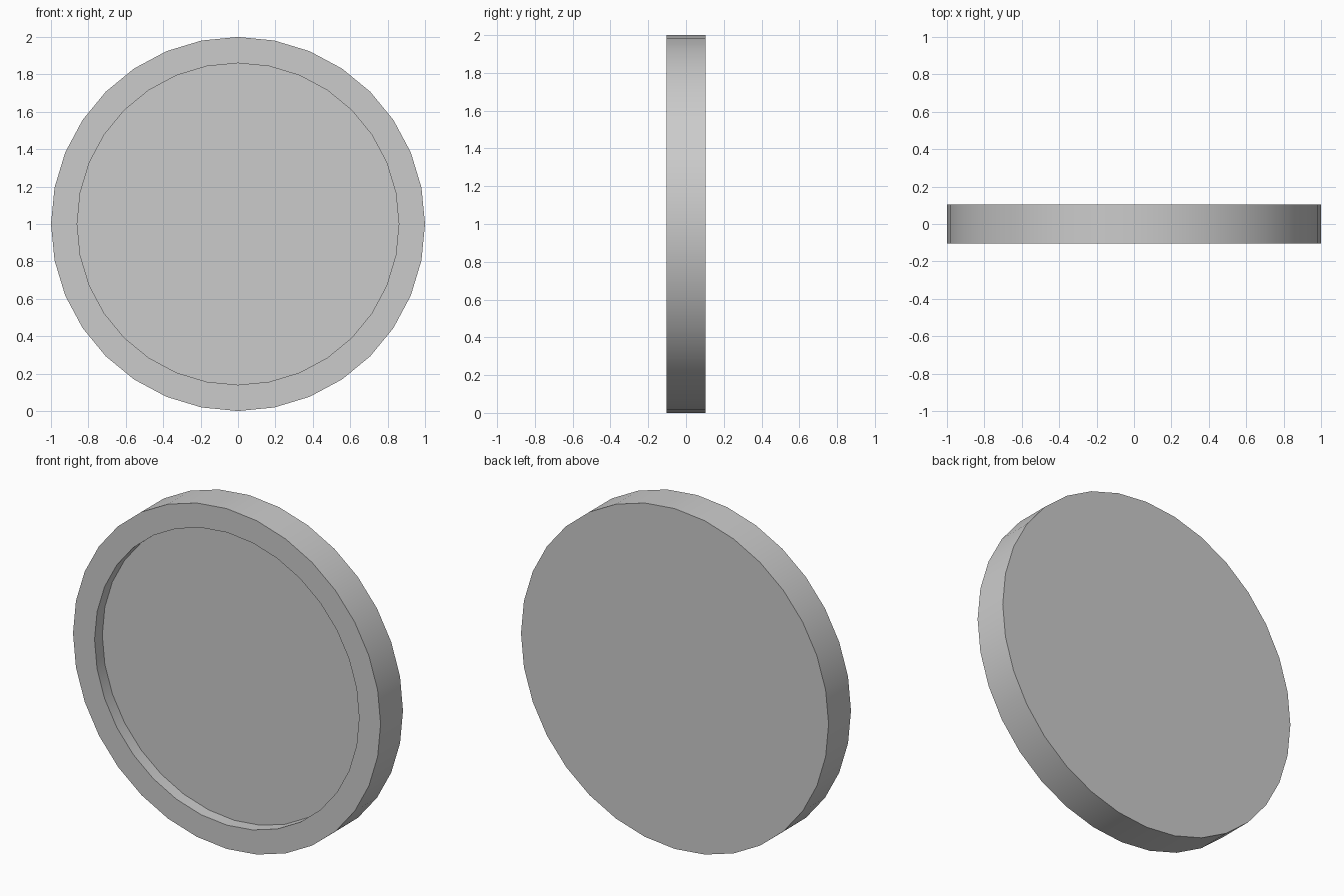
import bpy, bmesh
from math import radians
from mathutils import Matrix

if "Cube" in bpy.data.objects:
    bpy.data.objects.remove(bpy.data.objects["Cube"])

SIDES, RADIUS, INNER = 32, 1.0, 0.86
FRONT, BACK, RECESS = -0.104, 0.104, 0.072

bm = bmesh.new()

# Solid disc, axis turned to y, standing on the ground
turn = Matrix.Translation((0, 0, RADIUS)) @ Matrix.Rotation(radians(90), 4, 'X')
bmesh.ops.create_cone(bm, cap_ends=True, segments=SIDES, radius1=RADIUS,
                      radius2=RADIUS, depth=BACK - FRONT, matrix=turn)
bm.normal_update()

# Raised rim: inset the front face, then push the middle back
front = min(bm.faces, key=lambda f: f.calc_center_median().y)
bmesh.ops.inset_region(bm, faces=[front], thickness=0.1)
centre = Matrix.Translation((0, 0, -RADIUS))
for v in front.verts:
    p = v.co.copy()
    p.y, p.z = 0, p.z - RADIUS
    p = p.normalized() * INNER
    v.co = (p.x, FRONT, p.z + RADIUS)
floor = bmesh.ops.extrude_discrete_faces(bm, faces=[front])['faces'][0]
bmesh.ops.translate(bm, verts=floor.verts, vec=(0, RECESS, 0))
bmesh.ops.recalc_face_normals(bm, faces=bm.faces)

mesh = bpy.data.meshes.new("rimmed_disc")
bm.to_mesh(mesh)
bm.free()
disc = bpy.data.objects.new("rimmed_disc", mesh)
bpy.context.collection.objects.link(disc)

# Smooth round walls, sharp corners
bpy.context.view_layer.objects.active = disc
disc.select_set(True)
bpy.ops.object.shade_smooth_by_angle(angle=radians(30))
